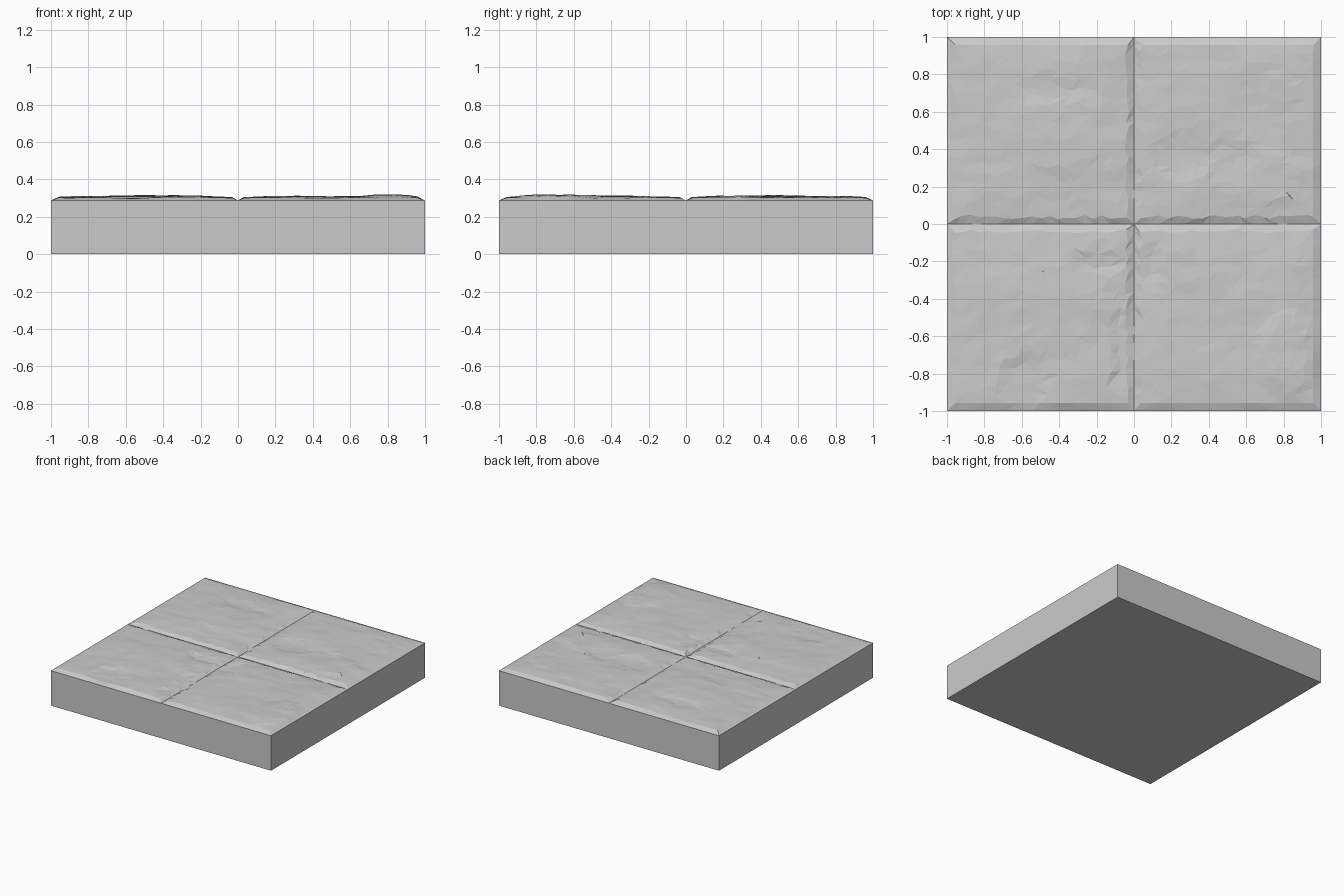
import bpy, bmesh, random
from math import hypot
from mathutils import Vector, noise

if "Cube" in bpy.data.objects:
    bpy.data.objects.remove(bpy.data.objects["Cube"])

random.seed(4)
RIM = 0.287          # height of walls and of the joint bottoms
LIP = 0.042          # width of the bevelled stone edge
N = 20               # cells across the rough area of each stone

# broad raised patches / broken hollows: x, y, radius x, radius y, height
PATCHES = [
    (0.82, -0.70, 0.14, 0.22, 0.009), (0.25, 0.36, 0.16, 0.11, -0.008),
    (0.50, 0.36, 0.11, 0.10, -0.005), (-0.58, -0.84, 0.13, 0.12, -0.009),
    (-0.07, -0.66, 0.05, 0.20, -0.010), (-0.18, -0.20, 0.10, 0.06, -0.007),
    (-0.45, 0.72, 0.16, 0.06, -0.005), (0.78, 0.70, 0.09, 0.10, 0.004),
    (-0.45, -0.45, 0.28, 0.25, 0.004), (-0.42, 0.50, 0.30, 0.22, 0.004),
    (0.10, -0.22, 0.06, 0.08, -0.006), (0.75, 0.25, 0.15, 0.14, 0.004),
]


def height(x, y):
    z = 0.308 + 0.005 * noise.noise(Vector((x * 3, y * 4, 1.7)))
    z += 0.004 * noise.noise(Vector((x * 8, y * 12, 5.2)))
    for px, py, rx, ry, h in PATCHES:
        d = hypot((x - px) / rx, (y - py) / ry)
        z += h * max(0.0, min(1.0, (1.15 - d) / 0.3))
    # stones sag gently toward their borders
    e = min(abs(x), 1 - abs(x), abs(y), 1 - abs(y))
    z -= 0.007 * max(0.0, 1 - e / 0.16)
    return max(0.297, min(0.324, z))


def stone(name, x0, y0):
    """One rough stone face with a bevelled, chipped border."""
    ticks = [0] + [LIP + (1 - 2 * LIP) * i / N for i in range(N + 1)] + [1]
    last = len(ticks) - 1
    bm = bmesh.new()
    grid = []
    for j, v in enumerate(ticks):
        row = []
        for i, u in enumerate(ticks):
            x, y, z = x0 + u, y0 + v, RIM
            if 0 < i < last and 0 < j < last:
                lip_x, lip_y = i in (1, last - 1), j in (1, last - 1)
                # lips along the inner joints are more ragged
                if not lip_x:
                    x += random.uniform(-0.017, 0.017)
                elif abs(x) < 0.1:
                    x += random.uniform(-0.016, 0.008)*(1 if x > 0 else -1)
                if not lip_y:
                    y += random.uniform(-0.017, 0.017)
                elif abs(y) < 0.1:
                    y += random.uniform(-0.016, 0.008)*(1 if y > 0 else -1)
                z = height(x, y)
            row.append(bm.verts.new((x, y, z)))
        grid.append(row)
    for j in range(last):
        for i in range(last):
            a, b = grid[j][i], grid[j][i + 1]
            c, d = grid[j + 1][i + 1], grid[j + 1][i]
            if i in (0, last - 1) or j in (0, last - 1):
                flip = (i < last / 2) != (j < last / 2)
            else:
                flip = random.random() < 0.5
            tris = ((a, b, d), (b, c, d)) if flip else ((a, b, c), (a, c, d))
            for t in tris:
                bm.faces.new(t)
    finish(bm, name)


def finish(bm, name):
    me = bpy.data.meshes.new(name)
    bm.to_mesh(me)
    bm.free()
    ob = bpy.data.objects.new(name, me)
    bpy.context.collection.objects.link(ob)


# plain block with an open top
bm = bmesh.new()
bmesh.ops.create_cube(bm, size=1)
for v in bm.verts:
    v.co = (v.co.x * 2, v.co.y * 2, (v.co.z + 0.5) * RIM)
top = [f for f in bm.faces if f.normal.z > 0.9]
bmesh.ops.delete(bm, geom=top, context='FACES_ONLY')
finish(bm, "base_block")

# four paving stones
stone("stone_front_left", -1, -1)
stone("stone_front_right", 0, -1)
stone("stone_back_left", -1, 0)
stone("stone_back_right", 0, 0)
